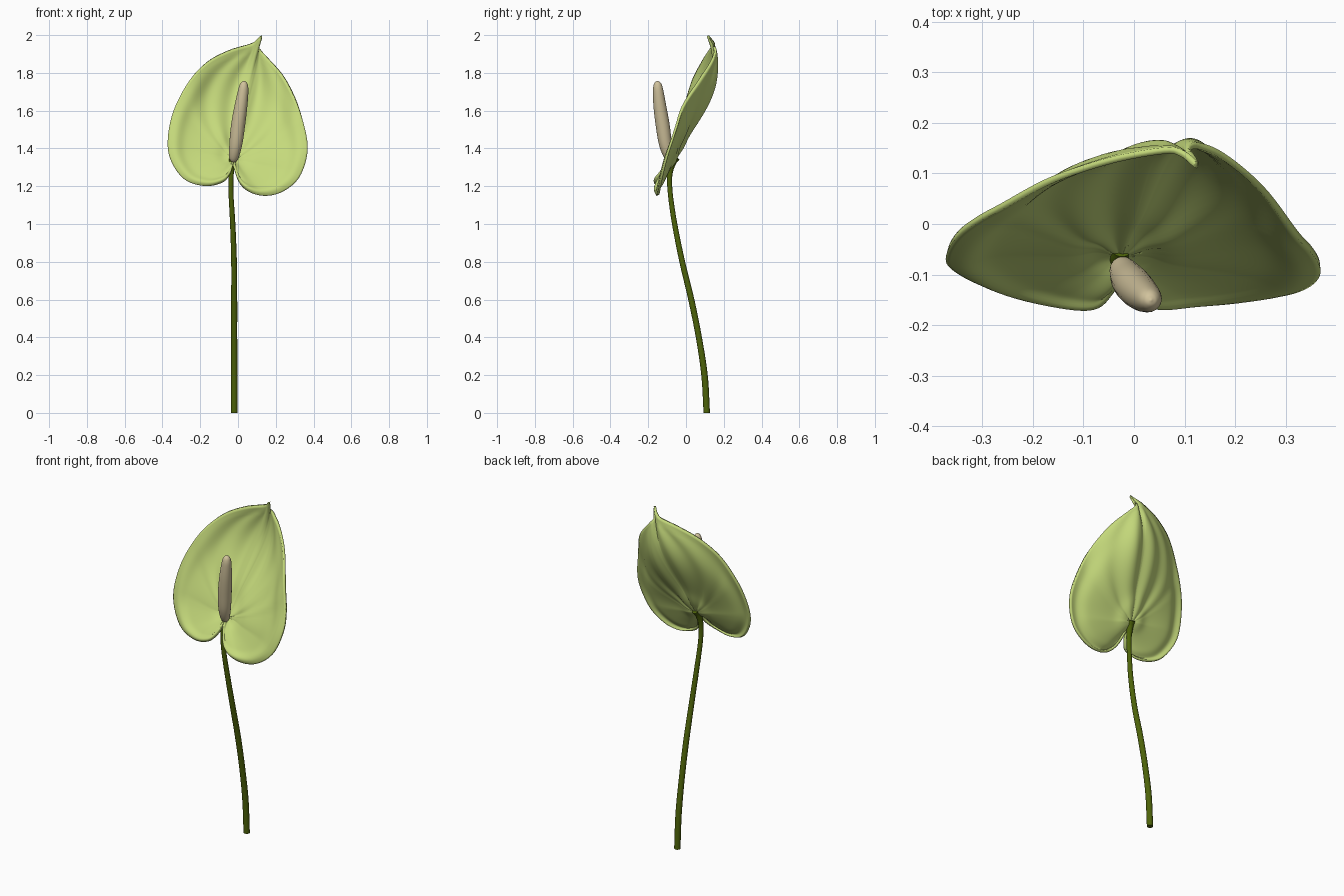
import bpy, math
from mathutils import Vector

if "Cube" in bpy.data.objects:
    bpy.data.objects.remove(bpy.data.objects["Cube"])


def material(name, rgb):
    m = bpy.data.materials.new(name)
    m.diffuse_color = (*rgb, 1)
    m.use_nodes = True
    m.node_tree.nodes["Principled BSDF"].inputs["Base Color"].default_value = m.diffuse_color
    return m


def add_object(name, verts, faces, mat):
    me = bpy.data.meshes.new(name)
    me.from_pydata(verts, [], faces)
    me.polygons.foreach_set("use_smooth", [True] * len(me.polygons))
    me.materials.append(mat)
    ob = bpy.data.objects.new(name, me)
    bpy.context.collection.objects.link(ob)
    return ob


def spline(points, steps):
    """Catmull-Rom samples through points of any dimension."""
    p = [Vector(q) for q in points]
    p = [p[0] * 2 - p[1]] + p + [p[-1] * 2 - p[-2]]
    out = []
    for i in range(1, len(p) - 2):
        a, b, c, d = p[i - 1:i + 3]
        for k in range(steps):
            t = k / steps
            out.append(0.5 * (2 * b + (c - a) * t + (2 * a - 5 * b + 4 * c - d) * t * t
                              + (3 * b - a - 3 * c + d) * t ** 3))
    return out + [p[-2]]


def tube(name, path, mat, steps=6, sides=20):
    """Closed tube along (x, y, z, radius) points."""
    rings = spline(path, steps)
    verts, faces = [], []
    for i, q in enumerate(rings):
        a, b = rings[max(i - 1, 0)], rings[min(i + 1, len(rings) - 1)]
        d = (b - a).xyz.normalized()
        if i == 0:
            d = Vector((0, 0, 1))
        u = d.cross(Vector((0, 1, 0))).normalized()
        v = d.cross(u)
        for k in range(sides):
            t = 2 * math.pi * k / sides
            verts.append(q.xyz + (u * math.cos(t) + v * math.sin(t)) * max(q.w, 0.001))
    for i in range(len(rings) - 1):
        for k in range(sides):
            n = (k + 1) % sides
            faces.append((i * sides + k, i * sides + n, (i + 1) * sides + n, (i + 1) * sides + k))
    faces.append(tuple(reversed(range(sides))))
    faces.append(tuple(range(len(verts) - sides, len(verts))))
    ob = add_object(name, verts, faces, mat)
    bpy.context.view_layer.objects.active = ob
    ob.select_set(True)
    bpy.ops.object.shade_smooth_by_angle(angle=math.radians(50))
    ob.select_set(False)
    return ob


leaf_green = material("pale green", (0.56, 0.70, 0.2))
stem_green = material("dark olive green", (0.075, 0.125, 0.003))
tan = material("tan", (0.64, 0.545, 0.335))

# Spathe: heart-shaped margin, filled by rays from the stalk joint
left = [(-.033, -.092, 1.312), (-.05, -.128, 1.262), (-.09, -.16, 1.222), (-.18, -.155, 1.205),
        (-.285, -.13, 1.24), (-.355, -.095, 1.34), (-.37, -.065, 1.45), (-.34, -.02, 1.60),
        (-.26, .03, 1.755), (-.16, .085, 1.86), (-.045, .125, 1.92)]
tip = [(.06, .145, 1.952), (.098, .138, 1.972), (.125, .116, 1.997), (.108, .145, 1.945),
       (.125, .155, 1.915)]
blunt_tip = [(.055, .145, 1.948), (.078, .147, 1.945), (.095, .148, 1.938), (.11, .15, 1.93),
             (.13, .15, 1.91)]
right = [(.175, .132, 1.86), (.25, .07, 1.765), (.32, -.02, 1.62), (.365, -.08, 1.45),
         (.36, -.115, 1.34), (.315, -.14, 1.235), (.23, -.152, 1.17), (.14, -.158, 1.152),
         (.06, -.162, 1.175), (.01, -.138, 1.225), (-.021, -.092, 1.312)]
joint = Vector((-.025, -.06, 1.342))
axis = Vector((.125, 0, .60))
length = axis.length
axis.normalize()
rim = spline(left + tip + right, 6)
inner_rim = spline(left + blunt_tip + right, 6)
RINGS = 36


def veins(p):
    """Lengthwise ribs that meet at the joint and at the tip."""
    d = p - joint
    t = (d.x * axis.x + d.z * axis.z) / length
    if not 0 < t < 1:
        return 0
    side = d.x * axis.z - d.z * axis.x
    env = math.sin(math.pi * t)
    v = side / (0.36 * env ** 0.8)
    return -0.008 * env ** 0.7 * math.cos(v * 5 * math.pi) * max(0, 1 - v * v)


verts, faces = [joint], []
for r in range(1, RINGS + 1):
    s = r / RINGS
    for q, q_in in zip(rim, inner_rim):
        d = q_in.lerp(q, s ** 10) - joint      # the pointed tip only shapes the outer rings
        c = Vector((d.x, 0, d.z)).normalized().dot(axis)
        up, down = max(0, c), max(0, -c)
        p = joint + d * s
        p.y += (0.012 * (1 - down) + 0.052 * up ** 2) * math.sin(math.pi * s ** 1.55)
        p.y -= 0.018 * down * math.sin(math.pi * s)
        p.y += 0.010 * (1 - down) * math.exp(-((s - 0.14) / 0.1) ** 2)   # hollow at the joint
        roll = 1 - up ** 4                                               # margin curls back
        p.y -= 0.010 * roll * math.exp(-((s - 0.88) / 0.09) ** 2)
        p.y += 0.010 * roll * max(0, (s - 0.86) / 0.14) ** 2
        p.y += veins(p)
        verts.append(p)
n = len(rim)
for k in range(n - 1):
    faces.append((0, 1 + k, 2 + k))
    for r in range(RINGS - 1):
        a = 1 + r * n + k
        faces.append((a, a + n, a + n + 1, a + 1))
spathe = add_object("spathe", verts, faces, leaf_green)
solid = spathe.modifiers.new("thickness", "SOLIDIFY")
solid.thickness = 0.013
solid.offset = 0

# Stalk
tube("stalk", [(-.02, .11, 0, .017), (-.02, .098, .2, .017), (-.02, .068, .4, .016),
               (-.02, .028, .6, .016), (-.021, -.02, .8, .015), (-.028, -.06, 1.0, .014),
               (-.037, -.083, 1.16, .013), (-.037, -.086, 1.26, .014),
               (-.031, -.07, 1.325, .018), (-.026, -.05, 1.352, .019)], stem_green)

# Spadix
tube("spadix", [(-.026, -.076, 1.335, .012), (-.023, -.088, 1.352, .025), (-.012, -.108, 1.42, .034),
                (0, -.123, 1.52, .037), (.015, -.138, 1.62, .034), (.027, -.147, 1.70, .028),
                (.031, -.15, 1.735, .022), (.033, -.151, 1.751, .013), (.034, -.151, 1.757, .001)], tan)
